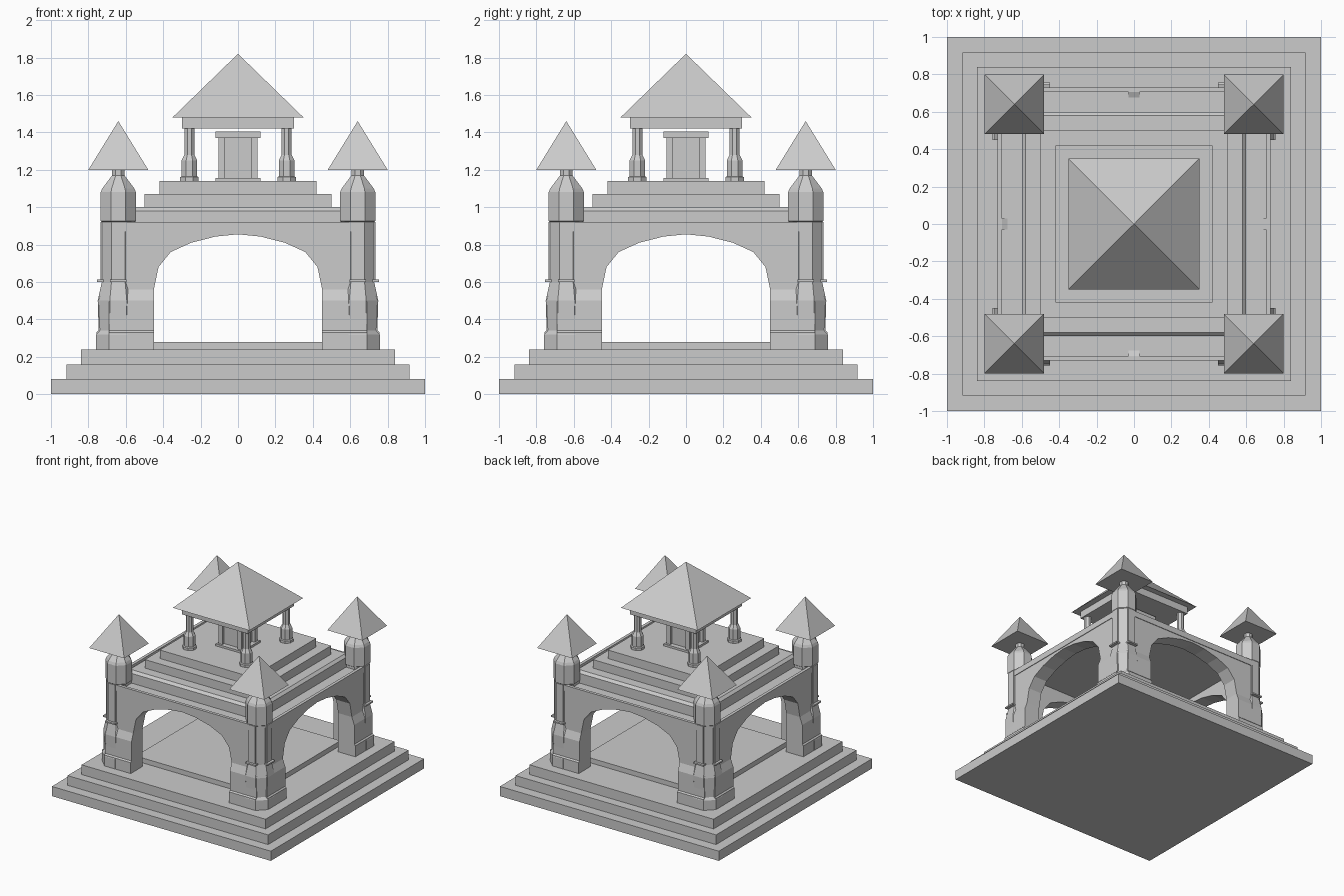
import bpy, bmesh, math
from mathutils import Matrix, Vector

if "Cube" in bpy.data.objects:
    bpy.data.objects.remove(bpy.data.objects["Cube"])


def finish(name, bm, turn=0):
    bmesh.ops.recalc_face_normals(bm, faces=bm.faces)
    bm.transform(Matrix.Rotation(turn * math.pi / 2, 4, 'Z'))
    me = bpy.data.meshes.new(name)
    bm.to_mesh(me)
    bm.free()
    ob = bpy.data.objects.new(name, me)
    bpy.context.collection.objects.link(ob)
    return ob


def stack(name, profile, x=0, y=0, sides=4, turn=0):
    """Regular prism stack; profile = (half width across flats, z)."""
    bm = bmesh.new()
    rings = []
    for h, z in profile:
        if h == 0:
            rings.append([bm.verts.new((x, y, z))])
            continue
        r = h / math.cos(math.pi / sides)
        rings.append([bm.verts.new((x + r * math.cos((i + .5) * 2 * math.pi / sides),
                                    y + r * math.sin((i + .5) * 2 * math.pi / sides), z))
                      for i in range(sides)])
    for a, b in zip(rings, rings[1:]):
        for i in range(sides):
            j = (i + 1) % sides
            bm.faces.new([a[i], a[j], b[0]] if len(b) == 1 else [a[i], a[j], b[j], b[i]])
    for ring in (rings[0], rings[-1]):
        if len(ring) > 2:
            bm.faces.new(ring)
    return finish(name, bm, turn)


def prism(name, pts, lo, hi, place, turn=0):
    """Extrude a 2D outline from lo to hi; place(u, v, t) gives the position."""
    bm = bmesh.new()
    a = [bm.verts.new(place(u, v, lo)) for u, v in pts]
    b = [bm.verts.new(place(u, v, hi)) for u, v in pts]
    n = len(pts)
    for i in range(n):
        j = (i + 1) % n
        bm.faces.new([a[i], a[j], b[j], b[i]])
    bm.faces.new(a)
    bm.faces.new(b)
    return finish(name, bm, turn)


def box(name, x0, x1, y0, y1, z0, z1, turn=0):
    return prism(name, [(x0, y0), (x1, y0), (x1, y1), (x0, y1)], z0, z1,
                 lambda u, v, t: (u, v, t), turn)


def along_y(u, v, t):
    return (u, t, v)


def along_x(u, v, t):
    return (t, -u, v)


# stepped base and floor slab
for i, h in enumerate((1.0, .916, .84)):
    stack(f"base_step_{i + 1}", [(h, .08 * i), (h, .08 * i + .08)])
stack("floor_slab", [(.55, .24), (.55, .28)])

# roof deck and upper steps
stack("roof_deck", [(.60, .90), (.60, .98), (.58, 1.0)])
stack("upper_step_1", [(.5, 1.0), (.5, 1.07)])
stack("upper_step_2", [(.42, 1.07), (.42, 1.14)])

# outlines of the arched wall and of the leg side
half = [(.45, .24), (.45, .56), (.425, .68), (.36, .76), (.25, .81), (.12, .843)]
arch = half + [(0, .855)] + [(-x, z) for x, z in reversed(half)]
wall = arch + [(-.68, .24), (-.68, .90), (.68, .90), (.68, .24)]
leg = [(.60, .24), (.757, .24), (.757, .33), (.747, .34), (.747, .50), (.725, .56), (.60, .56)]
# tower shaft widening at its foot, with the flared neck at the top
tower = [(.118, .24), (.118, .32), (.105, .34), (.11, .50), (.088, .60), (.088, .92),
         (.094, .925), (.094, 1.08), (.086, 1.10), (.048, 1.15), (.033, 1.17), (.033, 1.21)]

for k in range(4):
    # arched side wall with its top rim and inner keystone
    prism("arch_wall", wall, -.725, -.60, along_y, k)
    box("wall_rim", -.66, .66, -.73, -.705, .87, .92, k)
    prism("keystone", [(.71, .86), (.71, .915), (.675, .90), (.675, .86)], -.03, .03, along_x, k)
    # thickened legs at both ends of the wall
    for s in (-1, 1):
        prism("arch_leg", leg, s * .45, s * .69, along_x, k)
        # slim rib and ledge on the tower face
        box("tower_rib", s * .64 - .032, s * .64 + .032, -.735, -.70, .61, .92, k)
        box("tower_ledge", s * .64 - .045, s * .64 + .045, -.755, -.70, .60, .612, k)
    # corner tower and pointed roof
    stack("corner_tower", tower, .64, .64, 8, k)
    stack("corner_roof", [(.16, 1.2), (0, 1.46)], .64, .64, 4, k)
    # pavilion column
    stack("pavilion_column", [(.05, 1.14), (.05, 1.16), (.042, 1.165), (.042, 1.25),
                              (.027, 1.28), (.027, 1.42)], .26, .26, 8, k)
    # shrine corner post
    box("shrine_post", .07, .105, .07, .105, 1.15, 1.38, k)

# central shrine
stack("shrine_base", [(.12, 1.14), (.12, 1.157)])
stack("shrine_core", [(.08, 1.157), (.08, 1.37)])
stack("shrine_cap", [(.12, 1.37), (.12, 1.405)])

# pavilion beam and large roof
stack("pavilion_beam", [(.30, 1.42), (.30, 1.48)])
stack("pavilion_roof", [(.35, 1.48), (0, 1.82)])
